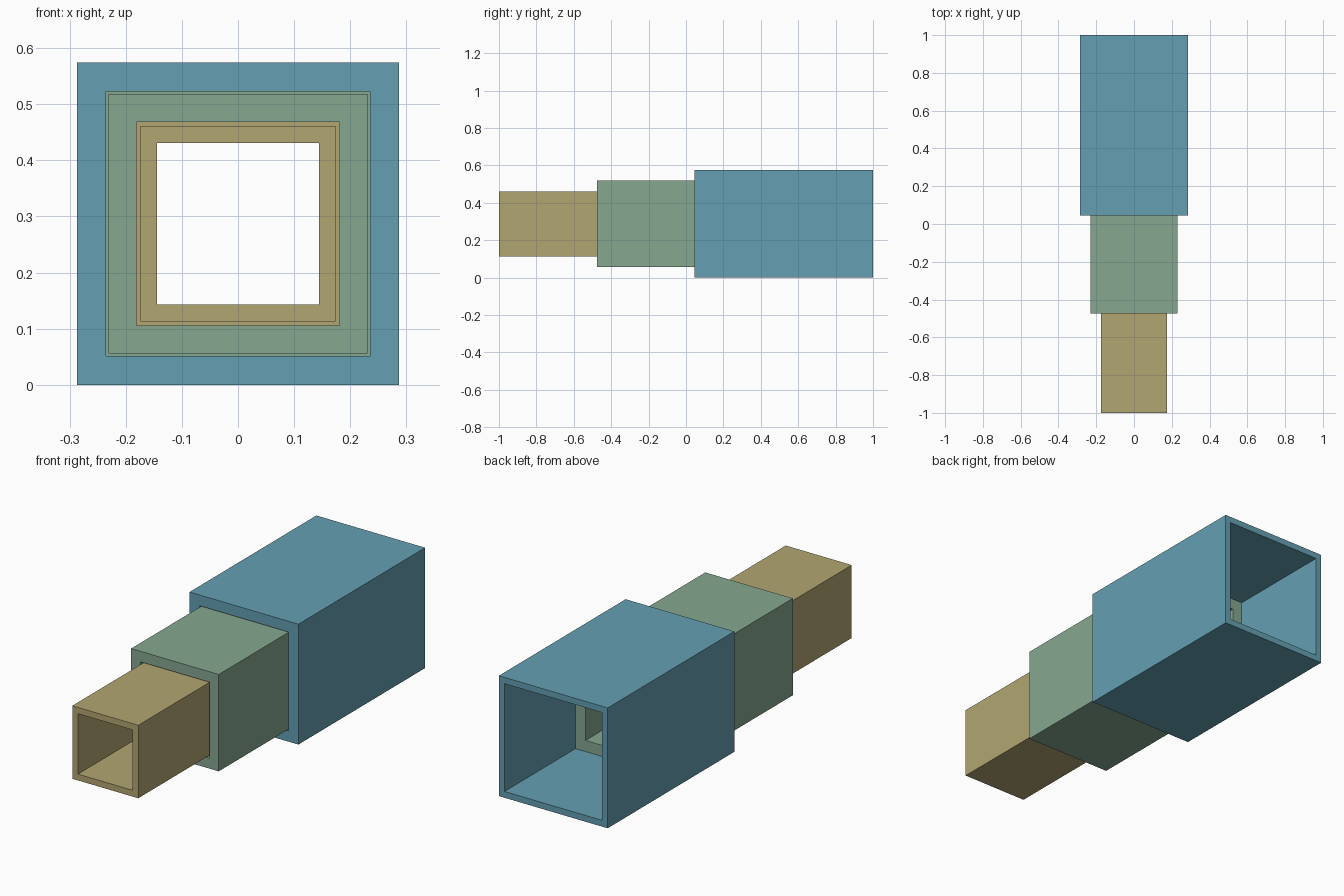
import bpy, bmesh

if "Cube" in bpy.data.objects:
    bpy.data.objects.remove(bpy.data.objects["Cube"])

CZ = 0.287     # height of the shared tube axis
WALL = 0.03


def square_tube(name, half, front, back, color, lip=None, flange=None):
    """Sweep a (half width, y) wall section around a square."""
    inner = half - WALL
    section = [(half, front)]
    if flange:   # outward stop collar at the back end
        section += [(half, back - WALL), (flange, back - WALL), (flange, back)]
    else:
        section += [(half, back)]
    section += [(inner, back)]
    if lip:      # inward retaining lip at the front end
        section += [(inner, front + WALL), (lip, front + WALL), (lip, front)]
    else:
        section += [(inner, front)]

    bm = bmesh.new()
    rings = [[bm.verts.new((sx * h, y, CZ + sz * h))
              for sx, sz in ((-1, -1), (1, -1), (1, 1), (-1, 1))]
             for h, y in section]
    for i, a in enumerate(rings):
        b = rings[(i + 1) % len(rings)]
        for k in range(4):
            m = (k + 1) % 4
            bm.faces.new((a[k], a[m], b[m], b[k]))
    bmesh.ops.recalc_face_normals(bm, faces=bm.faces)
    mesh = bpy.data.meshes.new(name)
    bm.to_mesh(mesh)
    bm.free()

    mat = bpy.data.materials.new(name + "_paint")
    mat.diffuse_color = color
    mat.use_nodes = True
    mat.node_tree.nodes["Principled BSDF"].inputs["Base Color"].default_value = mat.diffuse_color
    mesh.materials.append(mat)
    obj = bpy.data.objects.new(name, mesh)
    bpy.context.collection.objects.link(obj)
    return obj


# Three nested telescoping sections
square_tube("outer_tube", 0.287, 0.045, 1.0, (0.13, 0.35, 0.45, 1), lip=0.2355)
square_tube("middle_tube", 0.231, -0.475, 0.47, (0.24, 0.39, 0.28, 1),
            lip=0.181, flange=0.254)
square_tube("inner_tube", 0.174, -1.0, -0.055, (0.45, 0.38, 0.17, 1), flange=0.198)
